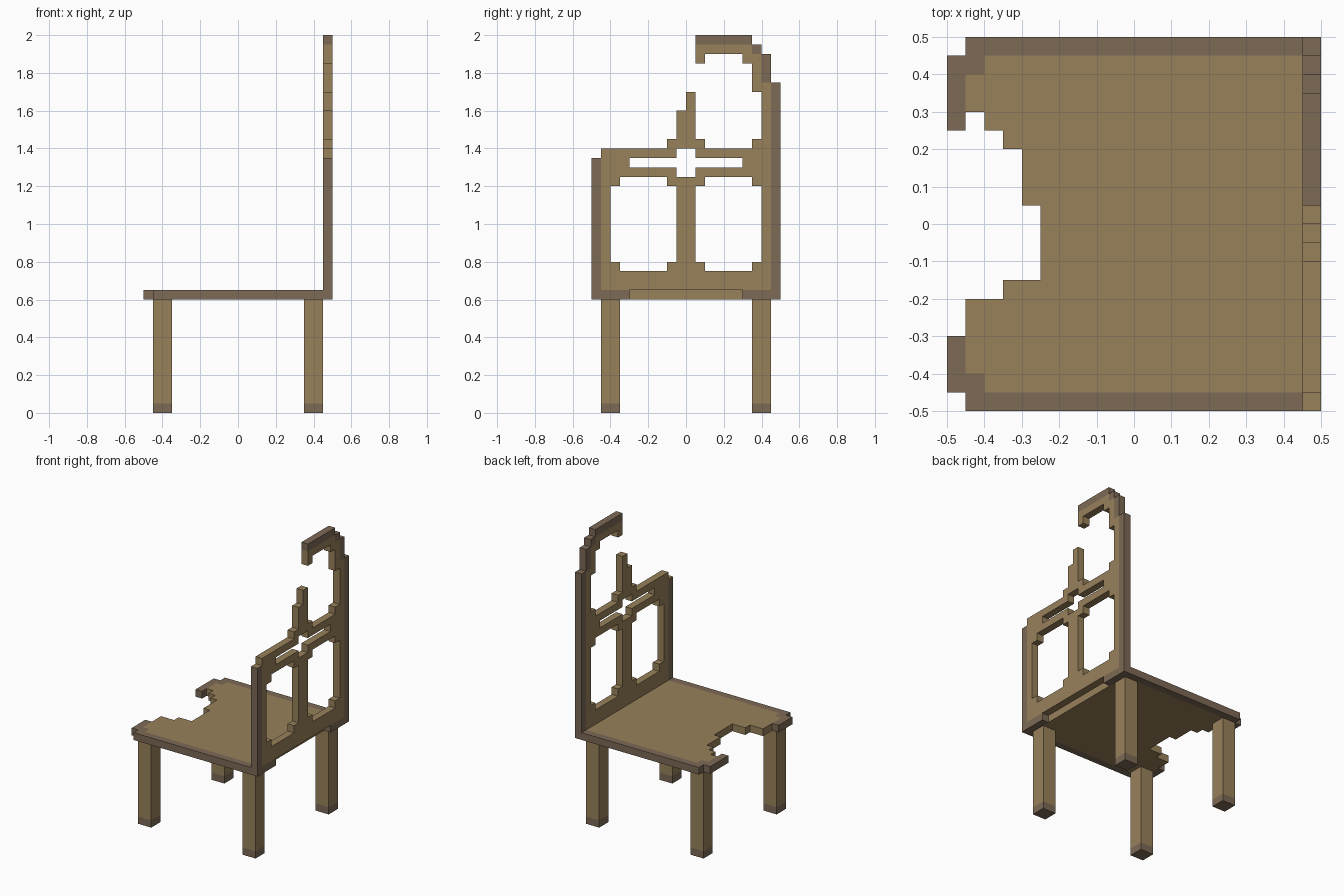
import bpy, bmesh

if "Cube" in bpy.data.objects:
    bpy.data.objects.remove(bpy.data.objects["Cube"])

U = 0.05  # block size; all part coordinates below are in blocks


def material(name, rgb):
    m = bpy.data.materials.new(name)
    m.diffuse_color = (*rgb, 1.0)
    m.use_nodes = True
    m.node_tree.nodes["Principled BSDF"].inputs["Base Color"].default_value = m.diffuse_color
    return m


LIGHT = material("light wood", (0.314, 0.219, 0.105))
DARK = material("dark wood trim", (0.205, 0.144, 0.093))


def area(rects):
    """Set of grid cells covered by rectangles (a0, b0, a1, b1)."""
    return {(a, b) for a0, b0, a1, b1 in rects
            for a in range(a0, a1) for b in range(b0, b1)}


def block_part(name, cells, is_dark):
    """Closed skin around a set of blocks; is_dark(cell, axis, sign) picks the colour."""
    bm = bmesh.new()
    verts = {}

    def vert(p):
        if p not in verts:
            verts[p] = bm.verts.new([c * U for c in p])
        return verts[p]

    for cell in sorted(cells):
        for axis in range(3):
            u, v = (axis + 1) % 3, (axis + 2) % 3
            for sign in (-1, 1):
                near = list(cell)
                near[axis] += sign
                if tuple(near) in cells:
                    continue
                ring = []
                for du, dv in ((0, 0), (1, 0), (1, 1), (0, 1)):
                    p = list(cell)
                    p[axis] += sign > 0
                    p[u] += du
                    p[v] += dv
                    ring.append(vert(tuple(p)))
                face = bm.faces.new(ring if sign > 0 else ring[::-1])
                face.material_index = int(is_dark(cell, axis, sign))
    # merge flat areas of one colour into large faces
    bmesh.ops.dissolve_limit(bm, angle_limit=0.01, verts=bm.verts[:],
                             edges=bm.edges[:], delimit={'MATERIAL'})
    mesh = bpy.data.meshes.new(name)
    bm.to_mesh(mesh)
    bm.free()
    mesh.materials.append(LIGHT)
    mesh.materials.append(DARK)
    obj = bpy.data.objects.new(name, mesh)
    bpy.context.collection.objects.link(obj)
    return obj


# Seat: clipped front corners and a ragged bite in the front edge
seat = area([(-10, -9, 9, 9), (-9, -10, 9, 10)])
seat -= area([(-10, -6, -9, 5), (-9, -4, -8, 6), (-8, -4, -7, 5),
              (-7, -3, -6, 4), (-6, -3, -5, 1)])


def seat_trim(c, axis, sign):
    x, y, _ = c
    return y in (-10, 9) or x == -10 or (x == -9 and y in (-9, 8))


block_part("seat", {(x, y, 12) for x, y in seat}, seat_trim)

# Backrest in (y, z): frame, broken hook and splintered centre post
back = area([(-10, 13, 10, 27), (-9, 27, 10, 28),
             (-10, 12, -6, 13), (6, 12, 10, 13),
             (-2, 28, 2, 29), (-1, 29, 1, 32), (0, 32, 1, 34),
             (7, 28, 8, 29), (8, 28, 10, 35), (7, 34, 9, 38),
             (6, 37, 7, 38), (1, 38, 8, 39), (1, 39, 7, 40), (1, 37, 2, 38)])
# slot, centre gap and the two lower windows
back -= area([(-6, 26, 6, 27), (-1, 25, 1, 28)])
window = area([(1, 16, 8, 24), (2, 15, 7, 25)])
back -= window | {(-1 - y, z) for y, z in window}


def back_trim(c, axis, sign):
    _, y, z = c
    if y < 0 and axis == 2 and sign > 0:   # broken top of the left post
        return False
    return (y in (-10, 9) or z in (12, 39) or (y == 8 and z >= 35)
            or (y == 7 and z == 38))


block_part("backrest", {(9, y, z) for y, z in back}, back_trim)

# Four legs with dark feet
for xname, x0 in (("front", -9), ("rear", 7)):
    for yname, y0 in (("right", -9), ("left", 7)):
        block_part(f"{xname}_{yname}_leg",
                   {(x0 + i, y0 + j, z) for i in (0, 1) for j in (0, 1)
                    for z in range(12)},
                   lambda c, axis, sign: c[2] == 0)
